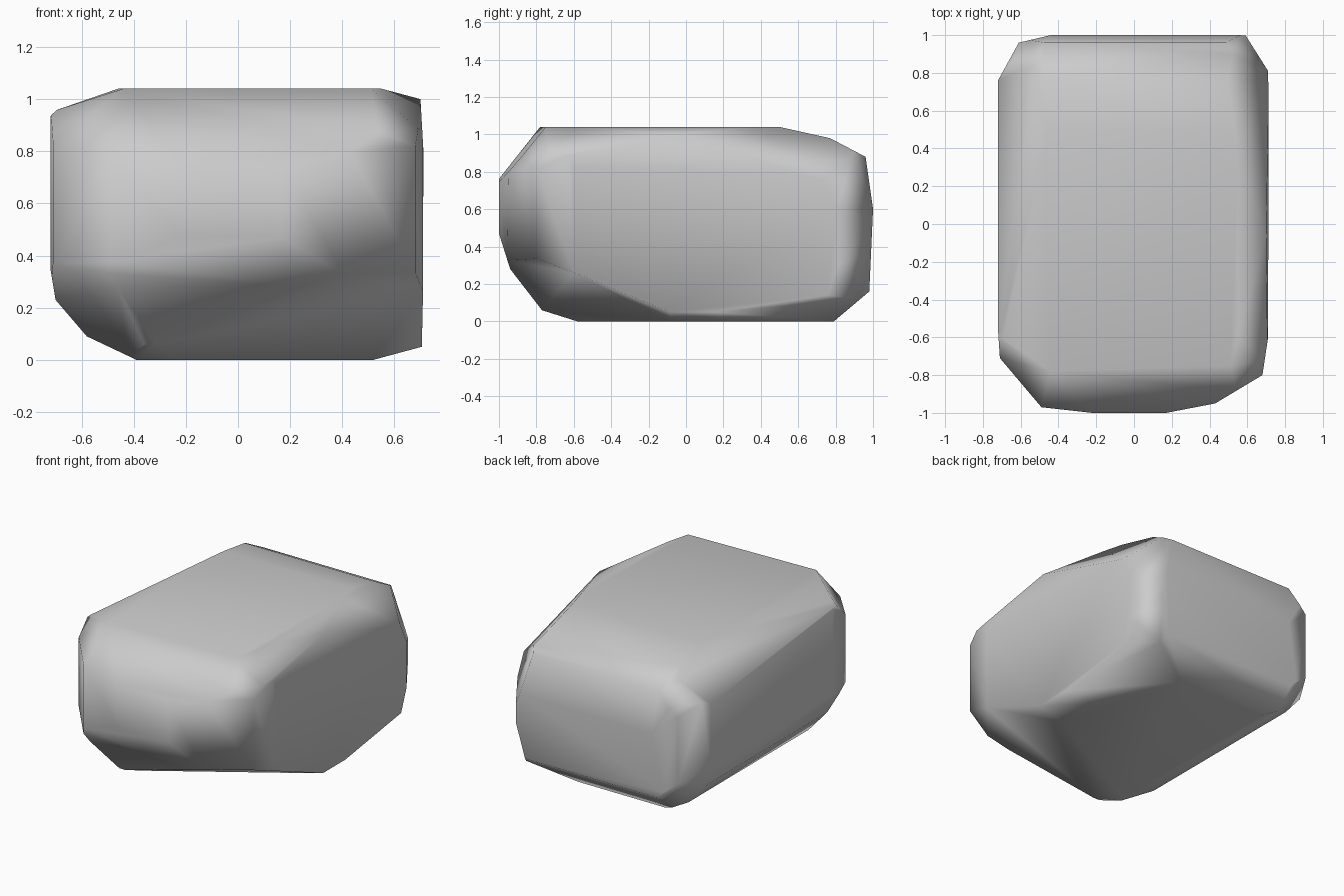
import bpy, bmesh
from mathutils import Vector

if "Cube" in bpy.data.objects:
    bpy.data.objects.remove(bpy.data.objects["Cube"])

# Outlines of the boulder, counter-clockwise
FRONT = [(-.39, 0), (.52, 0), (.705, .05), (.72, .65), (.70, 1.0), (.55, 1.04),
         (-.46, 1.04), (-.72, .95), (-.72, .35), (-.70, .23), (-.58, .09)]
SIDE = [(-.58, 0), (.79, 0), (.98, .16), (1, .6), (.96, .88), (.77, .98),
        (.5, 1.04), (-.79, 1.04), (-1, .87), (-1, .47), (-.94, .28), (-.77, .06)]
TOP = [(-.22, -1), (.17, -1), (.43, -.95), (.68, -.8), (.71, -.6), (.72, 0),
       (.71, .81), (.59, 1), (-.44, 1), (-.61, .96), (-.72, .76),
       (-.72, -.56), (-.71, -.71), (-.49, -.97)]


def chop(bm, point, normal):
    """Slice away everything on the normal's side and cap the cut."""
    geom = bm.verts[:] + bm.edges[:] + bm.faces[:]
    bmesh.ops.bisect_plane(bm, geom=geom, dist=1e-5, plane_co=point,
                           plane_no=Vector(normal).normalized(), clear_outer=True)
    rim = [e for e in bm.edges if e.is_boundary]
    if rim:
        bmesh.ops.holes_fill(bm, edges=rim, sides=0)


def chop_outline(bm, outline, a, b):
    """Trim the block to an outline lying in axes a, b."""
    for p, q in zip(outline, outline[1:] + outline[:1]):
        du, dv = q[0] - p[0], q[1] - p[1]
        if abs(du) < 1e-6 or abs(dv) < 1e-6:
            continue
        point, normal = Vector(), Vector()
        point[a], point[b] = p
        normal[a], normal[b] = dv, -du
        chop(bm, point, normal)


# Starting block
bm = bmesh.new()
bmesh.ops.create_cube(bm, size=1)
for v in bm.verts:
    v.co = (v.co.x * 1.44, v.co.y * 2, (v.co.z + .5) * 1.04)

chop_outline(bm, FRONT, 0, 2)
chop_outline(bm, SIDE, 1, 2)
chop_outline(bm, TOP, 0, 1)

# Slanted facets: underside front right, underside back right, front brow,
# right shoulder front, right shoulder back, left shoulder
for point, normal in [((-.2, -.55, 0), (.22, -.34, -.83)),
                      ((.7, .1, .04), (.108, .049, -.326)),
                      ((.52, -.75, 1.04), (.0076, -.2436, .199)),
                      ((.7, -.06, 1.0), (.0906, -.018, .0972)),
                      ((.7, -.06, 1.0), (.175, .047, .162)),
                      ((-.46, .44, 1.04), (-.26, .034, .31))]:
    chop(bm, Vector(point), normal)

# Worn corners: direction and reach along it
for direction, reach in [((1, -1, 1), 2.3), ((-1, -1, 1), 2.26), ((-1, 1, 1), 2.31),
                         ((-1, -.8, -.26), 1.19), ((-1, -.7, -1), .84),
                         ((-1, 1, -1), 1.29), ((1, .8, .38), 1.59),
                         ((1, .8, -.3), 1.27)]:
    n = Vector(direction)
    chop(bm, n * (reach / n.length_squared), n)

# Clean tiny slivers and rebuild as one closed hull
bmesh.ops.remove_doubles(bm, verts=bm.verts[:], dist=.03)
points = [v.co.copy() for v in bm.verts]
bm.clear()
for co in points:
    bm.verts.new(co)
bmesh.ops.convex_hull(bm, input=bm.verts[:])
loose = [v for v in bm.verts if not v.link_faces]
bmesh.ops.delete(bm, geom=loose, context='VERTS')
bmesh.ops.dissolve_limit(bm, angle_limit=.03, verts=bm.verts[:], edges=bm.edges[:])
bmesh.ops.recalc_face_normals(bm, faces=bm.faces[:])
for f in bm.faces:
    f.smooth = True

mesh = bpy.data.meshes.new("boulder")
bm.to_mesh(mesh)
bm.free()
boulder = bpy.data.objects.new("boulder", mesh)
bpy.context.collection.objects.link(boulder)

# Soft shading with flat broad faces
weighted = boulder.modifiers.new("soft_shading", 'WEIGHTED_NORMAL')
weighted.weight = 50
